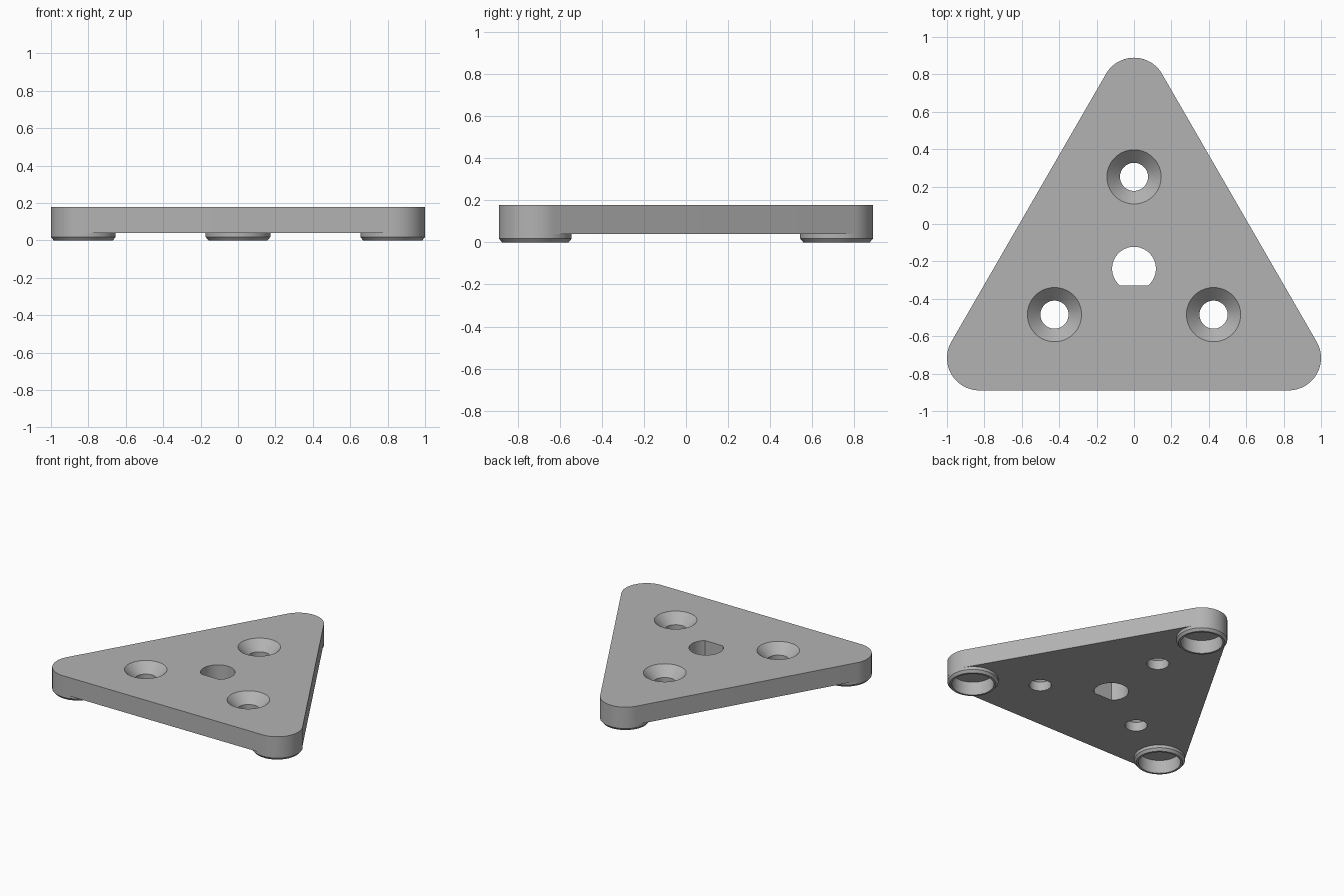
import bpy, bmesh, math
from math import sin, cos, pi, radians

cube = bpy.data.objects.get("Cube")
if cube:
    bpy.data.objects.remove(cube, do_unlink=True)

TOP, UNDER = 0.178, 0.04        # plate top and underside
CORNER_R, CORNER_DIST = 0.173, 0.955
CENTRE_Y = -0.239               # centre of the triangle
HOLE_DIST = 0.491
POCKET_R, POCKET_TOP = 0.143, 0.1
SEG = 64

grey = bpy.data.materials.new("plain grey")
grey.use_nodes = True
colour = (0.45, 0.45, 0.45, 1)
grey.diffuse_color = colour
grey.node_tree.nodes["Principled BSDF"].inputs["Base Color"].default_value = colour


def spot(k, dist):
    """Point at one of the three triangle directions."""
    a = radians(90 + 120 * k)
    return dist * cos(a), CENTRE_Y + dist * sin(a)


def finish(bm, name, loc=(0, 0, 0)):
    bmesh.ops.recalc_face_normals(bm, faces=bm.faces)
    mesh = bpy.data.meshes.new(name)
    bm.to_mesh(mesh)
    bm.free()
    mesh.materials.append(grey)
    obj = bpy.data.objects.new(name, mesh)
    obj.location = loc
    bpy.context.collection.objects.link(obj)
    return obj


def prism(name, outline, z0, z1):
    bm = bmesh.new()
    face = bm.faces.new([bm.verts.new((x, y, z0)) for x, y in outline])
    up = bmesh.ops.extrude_face_region(bm, geom=[face])["geom"]
    verts = [v for v in up if isinstance(v, bmesh.types.BMVert)]
    bmesh.ops.translate(bm, verts=verts, vec=(0, 0, z1 - z0))
    return finish(bm, name)


def lathe(name, profile, loc, closed):
    """Revolve (radius, z) points; a closed profile makes a ring, otherwise capped."""
    bm = bmesh.new()
    rings = [[bm.verts.new((r * cos(2 * pi * i / SEG), r * sin(2 * pi * i / SEG), z))
              for i in range(SEG)] for r, z in profile]
    pairs = list(zip(rings, rings[1:]))
    if closed:
        pairs.append((rings[-1], rings[0]))
    else:
        bm.faces.new(rings[0])
        bm.faces.new(rings[-1])
    for a, b in pairs:
        for i in range(SEG):
            j = (i + 1) % SEG
            bm.faces.new((a[i], a[j], b[j], b[i]))
    return finish(bm, name, loc)


def smooth(obj):
    bpy.ops.object.select_all(action="DESELECT")
    obj.select_set(True)
    bpy.context.view_layer.objects.active = obj
    bpy.ops.object.shade_smooth_by_angle(angle=radians(25))


# Rounded triangular plate
outline = []
for k in range(3):
    cx, cy = spot(k, CORNER_DIST)
    for i in range(25):
        a = radians(30 + 120 * k + 5 * i)
        outline.append((cx + CORNER_R * cos(a), cy + CORNER_R * sin(a)))
plate = prism("plate", outline, UNDER, TOP)

# Countersunk screw holes and blind foot pockets
cutters = []
for k in range(3):
    x, y = spot(k, HOLE_DIST)
    cutters.append(lathe("screw_hole_cutter",
                         [(0.075, 0), (0.075, TOP - 0.07), (0.145, TOP), (0.145, TOP + 0.1)],
                         (x, y, 0), False))
    x, y = spot(k, CORNER_DIST)
    cutters.append(lathe("pocket_cutter", [(POCKET_R, -0.05), (POCKET_R, POCKET_TOP)],
                         (x, y, 0), False))

# D-shaped centre hole with its flat towards the front
R, FLAT = 0.117, 0.09
start = math.asin(-FLAT / R)
sweep = pi - 2 * start
d_shape = [(R * cos(start + sweep * i / 48), CENTRE_Y + R * sin(start + sweep * i / 48))
           for i in range(49)]
cutters.append(prism("centre_hole_cutter", d_shape, -0.1, TOP + 0.1))

bpy.context.view_layer.objects.active = plate
for c in cutters:
    mod = plate.modifiers.new("cut", "BOOLEAN")
    mod.operation, mod.solver, mod.object = "DIFFERENCE", "EXACT", c
    bpy.ops.object.modifier_apply(modifier=mod.name)
for c in cutters:
    bpy.data.objects.remove(c, do_unlink=True)
smooth(plate)

# Hollow feet with a chamfered lower rim
for k, name in enumerate(("back_foot", "right_foot", "left_foot")):
    x, y = spot(k, CORNER_DIST)
    smooth(lathe(name, [(POCKET_R, UNDER), (POCKET_R, 0), (CORNER_R - 0.015, 0),
                        (CORNER_R, 0.018), (CORNER_R, UNDER)], (x, y, 0), True))
